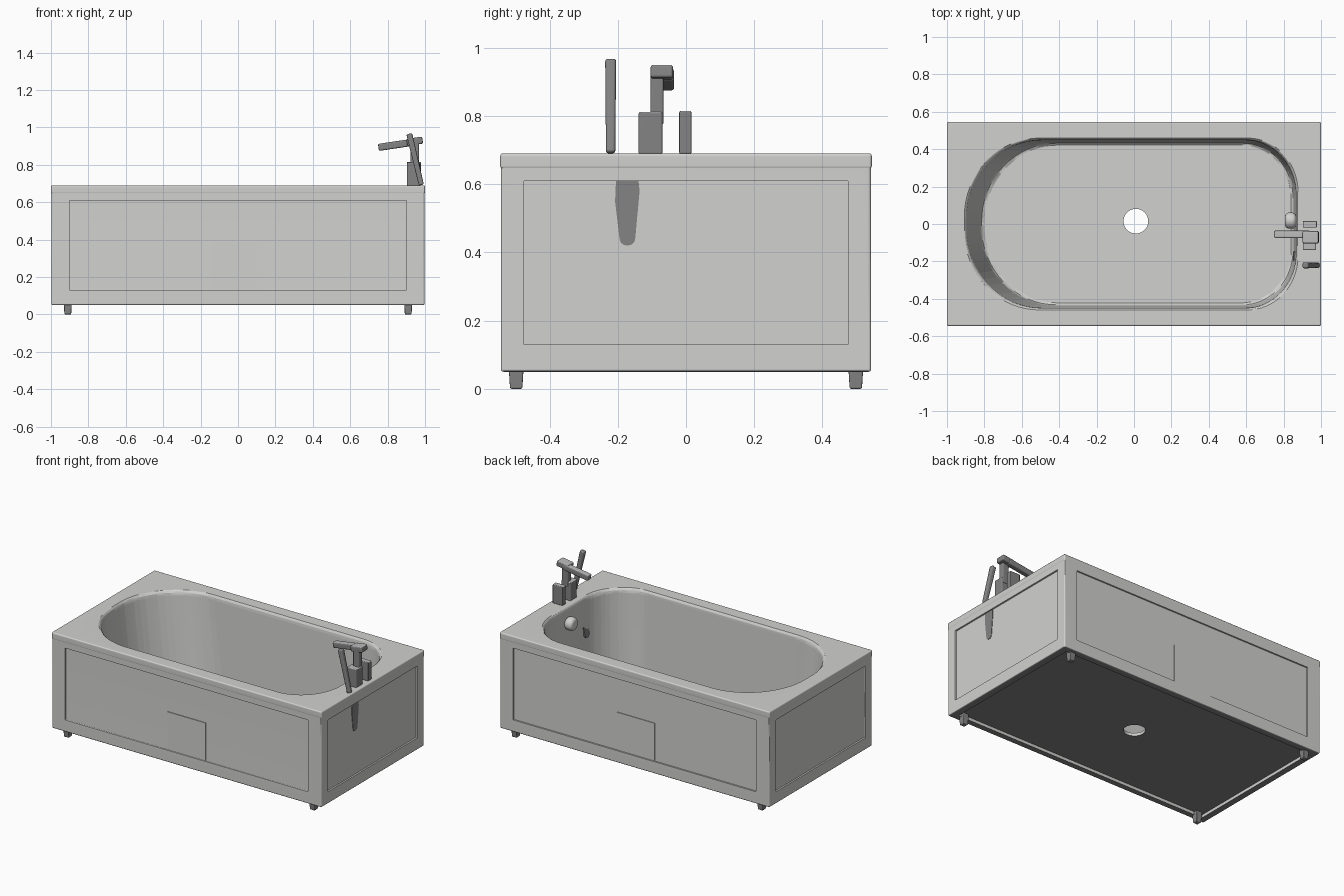
import bpy, bmesh, math
from mathutils import Matrix

if "Cube" in bpy.data.objects:
    bpy.data.objects.remove(bpy.data.objects["Cube"])


def material(name, rgb):
    m = bpy.data.materials.new(name)
    m.diffuse_color = (*rgb, 1)
    m.use_nodes = True
    m.node_tree.nodes["Principled BSDF"].inputs["Base Color"].default_value = m.diffuse_color
    return m


ENAMEL = material("white enamel", (0.64, 0.64, 0.63))
METAL = material("dark metal", (0.23, 0.23, 0.23))
CHROME = material("light chrome", (0.5, 0.5, 0.5))


def make(name, bm, mat):
    bmesh.ops.recalc_face_normals(bm, faces=bm.faces)
    me = bpy.data.meshes.new(name)
    bm.to_mesh(me)
    bm.free()
    me.materials.append(mat)
    ob = bpy.data.objects.new(name, me)
    bpy.context.collection.objects.link(ob)
    return ob


def activate(ob):
    bpy.ops.object.select_all(action='DESELECT')
    ob.select_set(True)
    bpy.context.view_layer.objects.active = ob


def smooth(ob, angle=35):
    activate(ob)
    bpy.ops.object.shade_smooth_by_angle(angle=math.radians(angle))
    # keep the large flat faces flat
    mod = ob.modifiers.new("weighted", 'WEIGHTED_NORMAL')
    mod.keep_sharp = True
    bpy.ops.object.modifier_apply(modifier=mod.name)


def box(name, c, s, mat=ENAMEL, bevel=0, tilt=0, taper=1, top=None):
    """Box with centre c and size s, tilted about y; taper scales its bottom,
    top is the material of the upward faces."""
    bm = bmesh.new()
    bmesh.ops.create_cube(bm, size=1)
    for v in bm.verts:
        k = taper if v.co.z < 0 else 1
        v.co = (v.co.x * s[0] * k, v.co.y * s[1] * k, v.co.z * s[2])
    if bevel:
        bmesh.ops.bevel(bm, geom=bm.edges[:], offset=bevel, segments=3,
                        profile=0.5, affect='EDGES')
    bm.transform(Matrix.Translation(c) @ Matrix.Rotation(tilt, 4, 'Y'))
    ob = make(name, bm, mat)
    if top:
        ob.data.materials.append(top)
        for p in ob.data.polygons:
            p.material_index = 1 if p.normal.z > 0.7 else 0
    if bevel:
        smooth(ob)
    return ob


def cylinder(name, c, r, depth, mat, axis='Z', bevel=0):
    bm = bmesh.new()
    bmesh.ops.create_cone(bm, cap_ends=True, segments=40, radius1=r, radius2=r, depth=depth)
    if bevel:
        rims = [e for e in bm.edges if abs(e.verts[0].co.z - e.verts[1].co.z) < 1e-5]
        bmesh.ops.bevel(bm, geom=rims, offset=bevel, segments=5, profile=0.5, affect='EDGES')
    turn = Matrix.Rotation(math.pi / 2, 4, 'Y') if axis == 'X' else Matrix()
    bm.transform(Matrix.Translation(c) @ turn)
    ob = make(name, bm, mat)
    smooth(ob)
    return ob


def boolean(ob, other, op='DIFFERENCE'):
    activate(ob)
    mod = ob.modifiers.new("cut", 'BOOLEAN')
    mod.operation, mod.solver, mod.object = op, 'EXACT', other
    bpy.ops.object.modifier_apply(modifier=mod.name)
    bpy.data.objects.remove(other)


def basin_ring(x0, x1, yh, z):
    """Rounded outline: wide curve at the left end, tighter one at the right."""
    pts, n = [], 16
    corners = [(x1, 0.27, 0.29, 0, 1), (x0, 0.40, 0.42, 90, 1),
               (x0, 0.40, 0.42, 180, -1), (x1, 0.27, 0.29, 270, -1)]
    for x, rx, ry, start, sy in corners:
        cx = x - rx if x > 0 else x + rx
        for i in range(n + 1):
            a = math.radians(start + 90 * i / n)
            pts.append((cx + rx * math.cos(a), sy * (yh - ry) + ry * math.sin(a), z))
    return pts


# Basin cutter: stacked outlines from the rounded lip down to the floor
bm = bmesh.new()
levels = [(-0.910, 0.880, 0.462, 0.72), (-0.910, 0.880, 0.462, 0.693),
          (-0.902, 0.873, 0.455, 0.686), (-0.896, 0.869, 0.450, 0.677),
          (-0.893, 0.866, 0.448, 0.66), (-0.822, 0.855, 0.437, 0.115),
          (-0.815, 0.850, 0.432, 0.098), (-0.800, 0.840, 0.422, 0.09)]
rings = [[bm.verts.new(p) for p in basin_ring(*lv)] for lv in levels]
for a, b in zip(rings, rings[1:]):
    for i in range(len(a)):
        j = (i + 1) % len(a)
        bm.faces.new((a[i], a[j], b[j], b[i]))
bm.faces.new(rings[0])
bm.faces.new(rings[-1])
basin = make("basin_cutter", bm, ENAMEL)

# Tub body with rim, basin, drain, recessed side panels and underside
tub = box("tub", (0, 0, 0.355), (1.994, 1.086, 0.61), bevel=0.008)
boolean(tub, box("rim", (0, 0, 0.668), (2, 1.09, 0.045), bevel=0.008), 'UNION')
boolean(tub, basin)
boolean(tub, cylinder("drain_cutter", (0.01, 0.015, 0.1), 0.066, 0.3, ENAMEL))
for s in (-1, 1):
    boolean(tub, box("panel_cutter", (0, s * 0.583, 0.37), (1.8, 0.1, 0.48)))
    boolean(tub, box("panel_cutter", (s * 1.036, 0, 0.37), (0.1, 0.95, 0.48)))
boolean(tub, box("underside_cutter", (0, 0, 0.035), (1.9, 1.0, 0.07)))
smooth(tub, 32)

# Dark underside: downward faces near the floor
tub.data.materials.clear()
for m in (ENAMEL, METAL):
    tub.data.materials.append(m)
for p in tub.data.polygons:
    p.material_index = 1 if p.normal.z < -0.7 and p.center.z < 0.1 else 0

# Access hatches on the two long sides
for side, s in (("front", -1), ("back", 1)):
    box(side + "_access_hatch", (-0.005, s * 0.534, 0.258), (0.28, 0.008, 0.252))

# Feet
for sx in (-1, 1):
    for sy in (-1, 1):
        name = ("left" if sx < 0 else "right") + ("_front" if sy < 0 else "_back") + "_foot"
        box(name, (sx * 0.91, sy * 0.498, 0.036), (0.045, 0.045, 0.072), METAL, 0.005, 0, 0.8)

# Overflow fitting through the right wall: tapered tongue with a round bottom
outline = [(-0.14, 0.617), (-0.205, 0.617), (-0.208, 0.55), (-0.195, 0.44)]
for i in range(1, 6):
    a = math.pi + math.pi * i / 6
    outline.append((-0.172 + 0.023 * math.cos(a), 0.44 + 0.02 * math.sin(a)))
outline += [(-0.149, 0.44), (-0.136, 0.58)]
bm = bmesh.new()
outer = [bm.verts.new((0.989, y, z)) for y, z in outline]
inner = [bm.verts.new((0.878 if z > 0.5 else 0.85, y, z)) for y, z in outline]
bm.faces.new(outer)
bm.faces.new(inner)
for i in range(len(outline)):
    j = (i + 1) % len(outline)
    bm.faces.new((outer[i], outer[j], inner[j], inner[i]))
make("overflow_fitting", bm, METAL)

# Round knob on the inner wall
cylinder("overflow_knob", (0.837, 0.018, 0.59), 0.043, 0.06, ENAMEL, 'X', 0.022)

# Mixer tap: base, neck, head and spout, with bright upper faces
box("tap_base", (0.938, -0.104, 0.75), (0.07, 0.07, 0.125), METAL, 0.006, top=CHROME)
box("tap_neck", (0.945, -0.085, 0.85), (0.045, 0.038, 0.15), METAL, 0.006)
box("tap_head", (0.945, -0.071, 0.926), (0.085, 0.066, 0.038), METAL, 0.008, -0.148, top=CHROME)
box("tap_spout", (0.845, -0.055, 0.907), (0.19, 0.04, 0.038), METAL, 0.008, -0.148, top=CHROME)

# Tap lever block and leaning hand shower
box("tap_lever", (0.94, -0.002, 0.752), (0.075, 0.036, 0.126), METAL, 0.005, top=CHROME)
box("hand_shower", (0.948, -0.221, 0.829), (0.032, 0.032, 0.282), METAL, 0.008, -0.232, 0.85)
